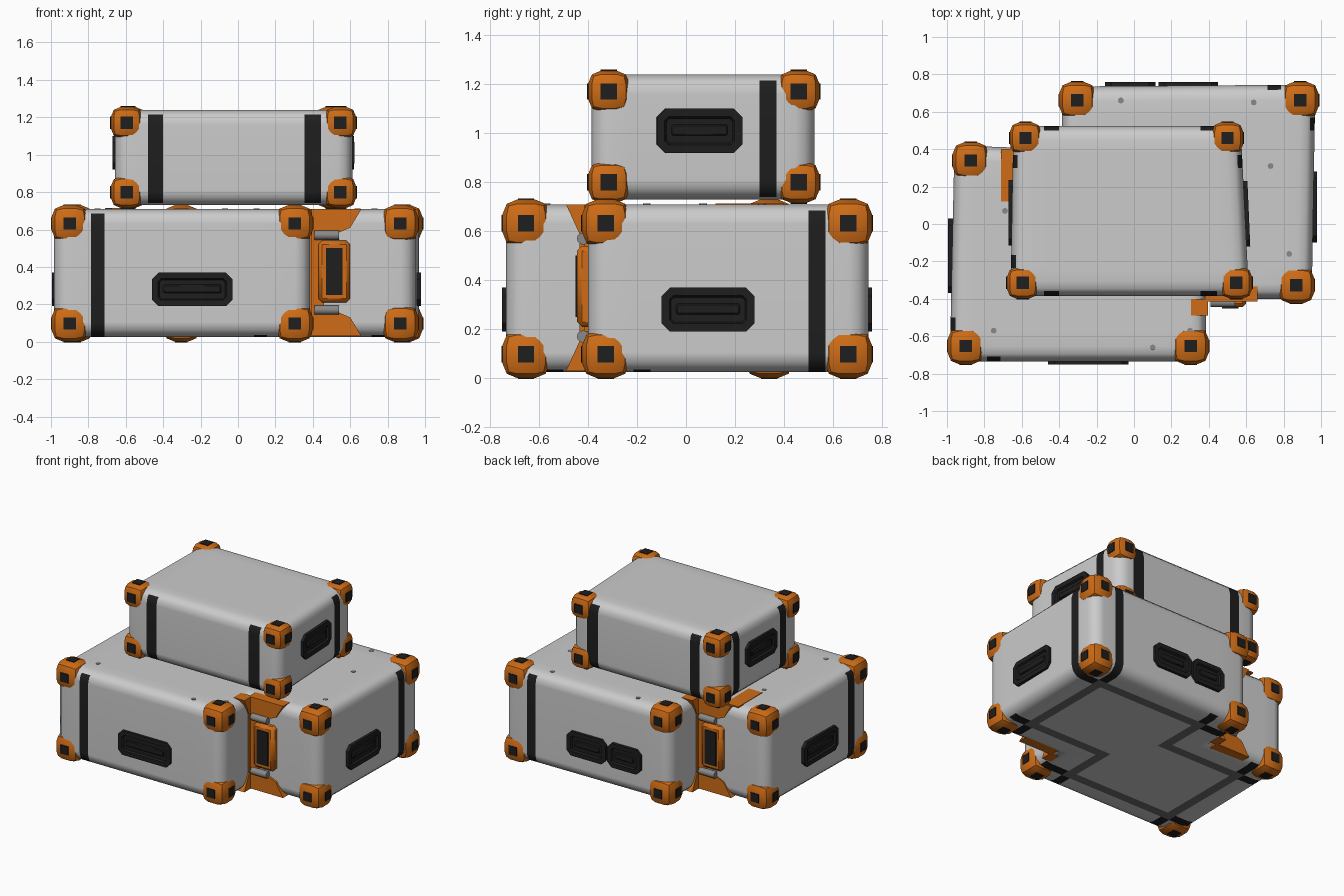
import bpy, bmesh, math
from mathutils import Matrix, Vector

old = bpy.data.objects.get("Cube")
if old:
    bpy.data.objects.remove(old, do_unlink=True)


def material(name, r, g, b):
    m = bpy.data.materials.new(name)
    m.use_nodes = True
    m.diffuse_color = (r, g, b, 1)
    m.node_tree.nodes["Principled BSDF"].inputs["Base Color"].default_value = (r, g, b, 1)
    return m


SHELL = material("light grey shell", 0.6, 0.6, 0.6)
BLACK = material("black rubber", 0.013, 0.013, 0.013)
ORANGE = material("orange guard", 0.62, 0.15, 0.008)
DARK = material("dark grey stripe", 0.15, 0.15, 0.15)
SCUFF = material("scuff grey", 0.25, 0.25, 0.25)


def finish(name, bm, mats, matrix=None, angle=40):
    bmesh.ops.recalc_face_normals(bm, faces=bm.faces)
    me = bpy.data.meshes.new(name)
    bm.to_mesh(me)
    bm.free()
    ob = bpy.data.objects.new(name, me)
    bpy.context.collection.objects.link(ob)
    for m in mats:
        me.materials.append(m)
    if matrix:
        ob.matrix_world = matrix
    bpy.ops.object.select_all(action='DESELECT')
    ob.select_set(True)
    bpy.context.view_layer.objects.active = ob
    bpy.ops.object.shade_smooth_by_angle(angle=math.radians(angle))
    return ob


def prism(points, offset):
    """Closed prism from a flat outline pushed along offset."""
    bm = bmesh.new()
    face = bm.faces.new([bm.verts.new(p) for p in points])
    new = bmesh.ops.extrude_face_region(bm, geom=[face])["geom"]
    bmesh.ops.translate(bm, vec=offset, verts=[v for v in new if isinstance(v, bmesh.types.BMVert)])
    bmesh.ops.recalc_face_normals(bm, faces=bm.faces)
    return bm


def box(name, lo, hi, mat, bevel=0, seg=1, matrix=None):
    lo, hi = Vector(lo), Vector(hi)
    bm = bmesh.new()
    bmesh.ops.create_cube(bm, size=1, matrix=Matrix.Translation((lo + hi) / 2)
                          @ Matrix.Diagonal((*(hi - lo), 1)))
    if bevel:
        bmesh.ops.bevel(bm, geom=bm.edges[:], offset=bevel, segments=seg, profile=0.5, affect='EDGES')
    return finish(name, bm, [mat], matrix)


def shell(name, outline, z0, z1, bevel, cuts_x, cuts_y, rule):
    """Rounded crate body, sliced along strap edges and coloured by rule."""
    bm = prism([(x, y, z0) for x, y in outline], (0, 0, z1 - z0))
    edges = [e for e in bm.edges if e.is_convex]
    bmesh.ops.bevel(bm, geom=edges, offset=bevel, segments=3, profile=0.5, affect='EDGES')
    planes = [((c, 0, 0), (1, 0, 0)) for c in cuts_x] + [((0, c, 0), (0, 1, 0)) for c in cuts_y]
    for co, no in planes + [((0, 0, z1 - 0.025), (0, 0, 1))]:
        bmesh.ops.bisect_plane(bm, geom=bm.verts[:] + bm.edges[:] + bm.faces[:],
                               plane_co=co, plane_no=no)
    bm.normal_update()
    for f in bm.faces:
        f.material_index = rule(f.calc_center_median(), f.normal)
    ob = finish(name, bm, [SHELL, BLACK, DARK])
    ob.modifiers.new("even_shading", 'WEIGHTED_NORMAL').keep_sharp = True


def near(a, b, half=0.035):
    return abs(a - b) < half


# Lower body: two crates joined in a stepped outline
half_outline = [(-0.985, -0.735), (0.385, -0.735), (0.385, -0.4), (0.95, -0.4)]
outline = half_outline + [(-x, -y) for x, y in half_outline]
outline[3], outline[7] = (0.95, -0.4), (-0.96, 0.42)
outline[4] = (0.97, 0.745)
half_stripe = [(-0.75, -0.535), (0.12, -0.535), (0.12, -0.18), (0.75, -0.18)]
stripe = half_stripe + [(-x, -y) for x, y in half_stripe]


def base_rule(c, n):
    if c.z > 0.685:
        return 0
    if n.z < -0.9:
        for (ax, ay), (bx, by) in zip(stripe, stripe[1:] + stripe[:1]):
            if (min(ax, bx) - 0.035 < c.x < max(ax, bx) + 0.035
                    and min(ay, by) - 0.035 < c.y < max(ay, by) + 0.035):
                return 2
        # straps running from the stripe corners out to the edge
        for i in (0, 1, 3, 4, 5, 7):
            px, py = stripe[i]
            out_x = (c.x - px) * (1 if i in (1, 3, 4) else -1) > 0
            out_y = (c.y - py) * (1 if i in (4, 5, 7) else -1) > 0
            if (near(c.x, px) and out_y and abs(c.y - py) < 0.25) or \
                    (near(c.y, py) and out_x and abs(c.x - px) < 0.3):
                return 1
        return 0
    for s in (1, -1):
        if near(c.x, 0.75 * s) and c.y * s > 0.6 or near(c.y, 0.535 * s) and c.x * s > 0.8:
            return 1
    return 0


def band(values):
    return [s * v + d for v in values for s in (1, -1) for d in (-0.035, 0.035)]


shell("lower_crates", outline, 0.025, 0.71, 0.08, band((0.75, 0.12)), band((0.535, 0.18)), base_rule)


# Upper crate with straps on every side
def upper_rule(c, n):
    if c.z > 1.215 or n.z < -0.9:
        return 0
    if abs(c.y - 0.07) > 0.38 and (near(c.x, -0.44, 0.04) or near(c.x, 0.4, 0.045)):
        return 1
    if abs(c.x) > 0.49 and near(c.y, 0.335):
        return 1
    return 1 if c.x < -0.55 and near(c.y, -0.2) else 0


upper = [(-0.66, -0.385), (0.615, -0.385), (0.57, 0.525), (-0.645, 0.525)]
shell("upper_crate", upper, 0.73, 1.24, 0.08, (-0.48, -0.4, 0.355, 0.445),
      (0.3, 0.37, -0.235, -0.165), upper_rule)


# Corner guards with a square stud on each outer face
def guard(name, corner, signs, size):
    bm = bmesh.new()
    bmesh.ops.create_cube(bm, size=size)
    bmesh.ops.bevel(bm, geom=bm.edges[:], offset=size * 0.32, segments=2, profile=0.5, affect='EDGES')
    centre = Vector(corner) - Vector(signs) * size / 2
    finish(name, bm, [ORANGE], Matrix.Translation(centre), 35)
    for axis, label in enumerate("xyz"):
        mid = centre.copy()
        mid[axis] += signs[axis] * size / 2
        half = Vector((0.033, 0.033, 0.033))
        half[axis] = 0.004
        box(name + "_stud_" + label, mid - half, mid + half, BLACK)


def guards(prefix, corners, z0, z1, size):
    for i, (x, y, sx, sy) in enumerate(corners):
        guard(f"{prefix}_guard_low_{i}", (x, y, z0), (sx, sy, -1), size)
        guard(f"{prefix}_guard_high_{i}", (x, y, z1), (sx, sy, 1), size)


guards("lower", [(-0.997, -0.75, -1, -1), (0.4, -0.75, 1, -1), (0.965, -0.425, 1, -1),
                 (0.987, 0.76, 1, 1), (-0.4, 0.76, -1, 1), (-0.97, 0.437, -1, 1)], 0, 0.73, 0.195)
guards("upper", [(-0.68, -0.4, -1, -1), (0.632, -0.4, 1, -1), (0.585, 0.545, 1, 1),
                 (-0.665, 0.545, -1, 1)], 0.715, 1.256, 0.17)


# Recessed carry handles
def handle(name, loc, turn, width, height=0.18):
    w, h, k = width / 2, height / 2, 0.035
    pts = [(w - k, h), (w, h - k), (w, k - h), (w - k, -h),
           (k - w, -h), (-w, k - h), (-w, h - k), (k - w, h)]
    bm = prism([(x, 0.02, z) for x, z in pts], (0, -0.037, 0))
    front = min(bm.faces, key=lambda f: f.calc_center_median().y)
    bmesh.ops.inset_region(bm, faces=[front], thickness=0.035, depth=0)
    bmesh.ops.inset_region(bm, faces=[front], thickness=0.008, depth=-0.014)
    matrix = Matrix.Translation(loc) @ Matrix.Rotation(math.radians(turn), 4, 'Z')
    finish(name, bm, [BLACK], matrix, 20)
    box(name + "_grip", (0.06 - w, -0.013, -0.02), (w - 0.06, 0.01, 0.025), BLACK, 0.006, 1, matrix)


handle("front_handle", (-0.245, -0.735, 0.28), 0, 0.43)
handle("right_handle", (0.962, 0.09, 0.28), 90, 0.38)
handle("back_handle_a", (-0.02, 0.742, 0.28), 180, 0.27)
handle("back_handle_b", (0.29, 0.742, 0.28), 180, 0.32)
handle("left_handle", (-0.977, -0.17, 0.28), -90, 0.4)
handle("upper_right_handle", (0.597, 0.055, 1.01), 92.5, 0.35)
handle("upper_left_handle", (-0.653, 0.06, 1.01), -90, 0.35)

# Latches filling both stepped corners
for side, turn in (("front", 0), ("back", math.pi)):
    rot = Matrix.Rotation(turn, 4, 'Z')
    lower = [(0.38, 0.03), (0.66, 0.03), (0.6, 0.13), (0.46, 0.19)]
    flare = lower + [(x, 0.74 - z) for x, z in reversed(lower)]
    finish(side + "_latch_plate", prism([(x, -0.415, z) for x, z in flare], (0, 0.08, 0)), [ORANGE], rot, 20)
    wing = [(-0.4, 0.03), (-0.49, 0.03), (-0.435, 0.15), (-0.435, 0.59), (-0.49, 0.71), (-0.4, 0.71)]
    finish(side + "_latch_wing", prism([(0.3, y, z) for y, z in wing], (0.095, 0, 0)), [ORANGE], rot, 20)
    box(side + "_latch", (0.43, -0.445, 0.21), (0.6, -0.36, 0.54), ORANGE, 0.02, 1, rot)
    box(side + "_latch_pad", (0.47, -0.452, 0.25), (0.56, -0.443, 0.5), BLACK, 0, 1, rot)
    for z in (0.17, 0.57):
        bm = bmesh.new()
        bmesh.ops.create_cone(bm, cap_ends=True, segments=12, radius1=0.025, radius2=0.025, depth=0.13)
        place = Matrix.Translation((0.475, -0.42, z)) @ Matrix.Rotation(math.pi / 2, 4, 'Y')
        finish(side + "_hinge_pin", bm, [SCUFF], rot @ place)

# Orange patch and small scuffs on the lower lid
box("lid_patch", (-0.71, 0.12, 0.705), (-0.6, 0.4, 0.714), ORANGE)
for x, y in ((-0.07, 0.66), (0.64, 0.65), (0.73, 0.31), (0.83, -0.16),
             (-0.75, -0.57), (0.1, -0.66), (0.3, -0.57), (-0.69, 0.07)):
    bm = bmesh.new()
    bmesh.ops.create_cone(bm, cap_ends=True, segments=8, radius1=0.016, radius2=0.016, depth=0.006)
    finish("lid_scuff", bm, [SCUFF], Matrix.Translation((x, y, 0.71)))
